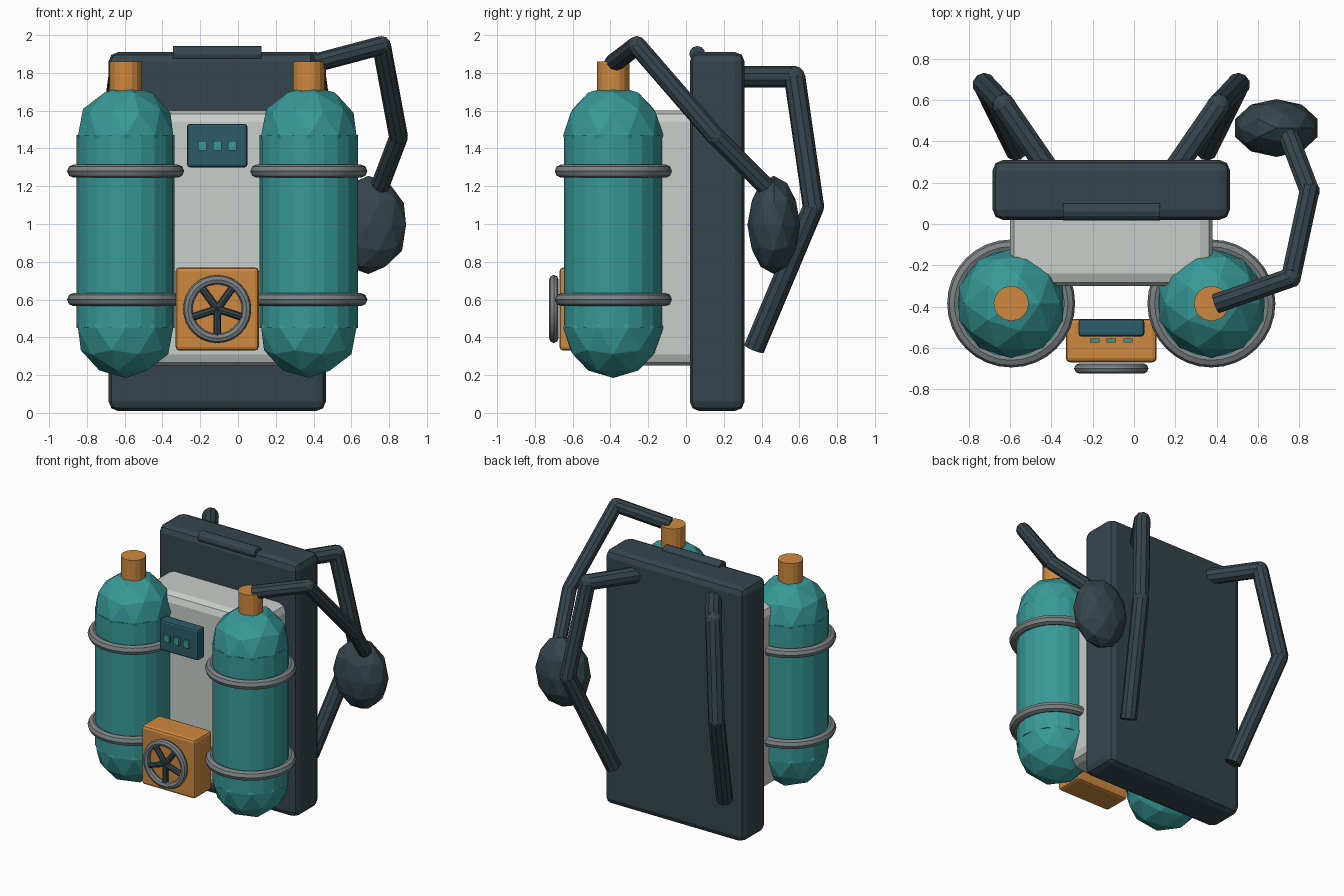
import bpy, math
from mathutils import Vector

if "Cube" in bpy.data.objects:
    bpy.data.objects.remove(bpy.data.objects["Cube"])

MID = -0.11  # symmetry plane of the pack


def material(name, rgb):
    m = bpy.data.materials.new(name)
    m.diffuse_color = (*rgb, 1)
    m.use_nodes = True
    m.node_tree.nodes["Principled BSDF"].inputs["Base Color"].default_value = m.diffuse_color
    return m


DARK = material("dark slate", (0.036, 0.060, 0.074))
TEAL = material("teal", (0.038, 0.32, 0.31))
PALE = material("pale grey", (0.58, 0.62, 0.59))
ORANGE = material("orange", (0.62, 0.25, 0.05))
STEEL = material("steel grey", (0.20, 0.225, 0.235))
BLUE = material("deep blue", (0.024, 0.105, 0.14))


def finish(name, mat):
    ob = bpy.context.object
    ob.name = name
    ob.data.materials.append(mat)
    return ob


def box(name, mat, lo, hi, bevel=0.0, segments=2):
    lo, hi = Vector(lo), Vector(hi)
    bpy.ops.mesh.primitive_cube_add(size=1, location=(lo + hi) / 2)
    ob = finish(name, mat)
    ob.scale = hi - lo
    bpy.ops.object.transform_apply(location=False, rotation=False, scale=True)
    if bevel:
        mod = ob.modifiers.new("rounded edges", 'BEVEL')
        mod.width, mod.segments = bevel, segments
    return ob


def rod(name, mat, a, b, radius, sides=8):
    a, b = Vector(a), Vector(b)
    bpy.ops.mesh.primitive_cylinder_add(vertices=sides, radius=radius,
                                        depth=(b - a).length, location=(a + b) / 2)
    ob = finish(name, mat)
    ob.rotation_euler = (b - a).to_track_quat('Z', 'Y').to_euler()
    return ob


def ball(name, mat, center, scale):
    bpy.ops.mesh.primitive_ico_sphere_add(subdivisions=2, radius=1, location=center)
    ob = finish(name, mat)
    ob.scale = scale
    return ob


def ring(name, mat, center, major, minor, rot=(0, 0, 0)):
    bpy.ops.mesh.primitive_torus_add(major_radius=major, minor_radius=minor,
                                     major_segments=32, minor_segments=8,
                                     location=center, rotation=rot)
    ob = finish(name, mat)
    bpy.ops.object.shade_smooth_by_angle(angle=math.radians(30))
    return ob


def jointed_tube(name, mat, points, radius):
    for a, b in zip(points, points[1:]):
        rod(name + "_segment", mat, a, b, radius, 10)
    for p in points[1:-1]:
        ball(name + "_joint", mat, p, (radius,) * 3)


# Back plate, carrying grip and main housing
box("back_plate", DARK, (-0.685, 0.02, 0.01), (0.465, 0.31, 1.91), 0.05)
rod("top_grip", DARK, (-0.345, 0.06, 1.90), (0.125, 0.06, 1.90), 0.042, 12)
box("main_housing", PALE, (-0.60, -0.30, 0.25), (0.38, 0.08, 1.60), 0.06)

# Twin tanks with domed ends, valves and clamp rings
for side, x in (("left", -0.595), ("right", 0.375)):
    y = -0.385
    rod(side + "_tank", TEAL, (x, y, 0.45), (x, y, 1.47), 0.26, 20)
    for end, z in (("top", 1.47), ("bottom", 0.45)):
        ball(f"{side}_tank_{end}_dome", TEAL, (x, y, z), (0.265,) * 3)
    rod(side + "_valve", ORANGE, (x, y, 1.70), (x, y, 1.86), 0.085, 16)
    for z in (0.60, 1.28):
        ring(side + "_clamp_ring", STEEL, (x, y, z), 0.275, 0.035)

# Gauge panel with three indicator lights
box("gauge_panel", BLUE, (-0.27, -0.545, 1.30), (0.05, -0.46, 1.53), 0.015)
for dx in (-0.08, 0, 0.08):
    box("indicator_light", TEAL, (MID + dx - 0.022, -0.575, 1.39),
        (MID + dx + 0.022, -0.555, 1.44))

# Regulator box with hand wheel
box("regulator_box", ORANGE, (-0.33, -0.67, 0.33), (0.11, -0.46, 0.77), 0.02)
hub = Vector((MID, -0.70, 0.55))
ring("hand_wheel", STEEL, hub, 0.155, 0.025, (math.pi / 2, 0, 0))
for i in range(5):
    t = math.radians(54 + 72 * i)
    rod("wheel_spoke", DARK, hub, hub + 0.15 * Vector((math.cos(t), 0, math.sin(t))), 0.02)

# Breathing hose and mask
jointed_tube("hose", DARK, [(0.40, -0.385, 1.85), (0.76, -0.26, 1.945),
                            (0.85, 0.16, 1.46), (0.74, 0.45, 1.17)], 0.05)
ball("breathing_mask", DARK, (0.69, 0.465, 0.995), (0.21, 0.14, 0.26))

# Shoulder straps, mirrored about the pack centre
for side, s in (("left", -1), ("right", 1)):
    path = [(0.31, 0.27), (0.52, 0.575), (0.615, 0.675), (0.46, 0.36)]
    heights = (1.78, 1.78, 1.09, 0.34)
    jointed_tube(side + "_strap", DARK,
                 [(MID + s * dx, y, z) for (dx, y), z in zip(path, heights)], 0.057)
